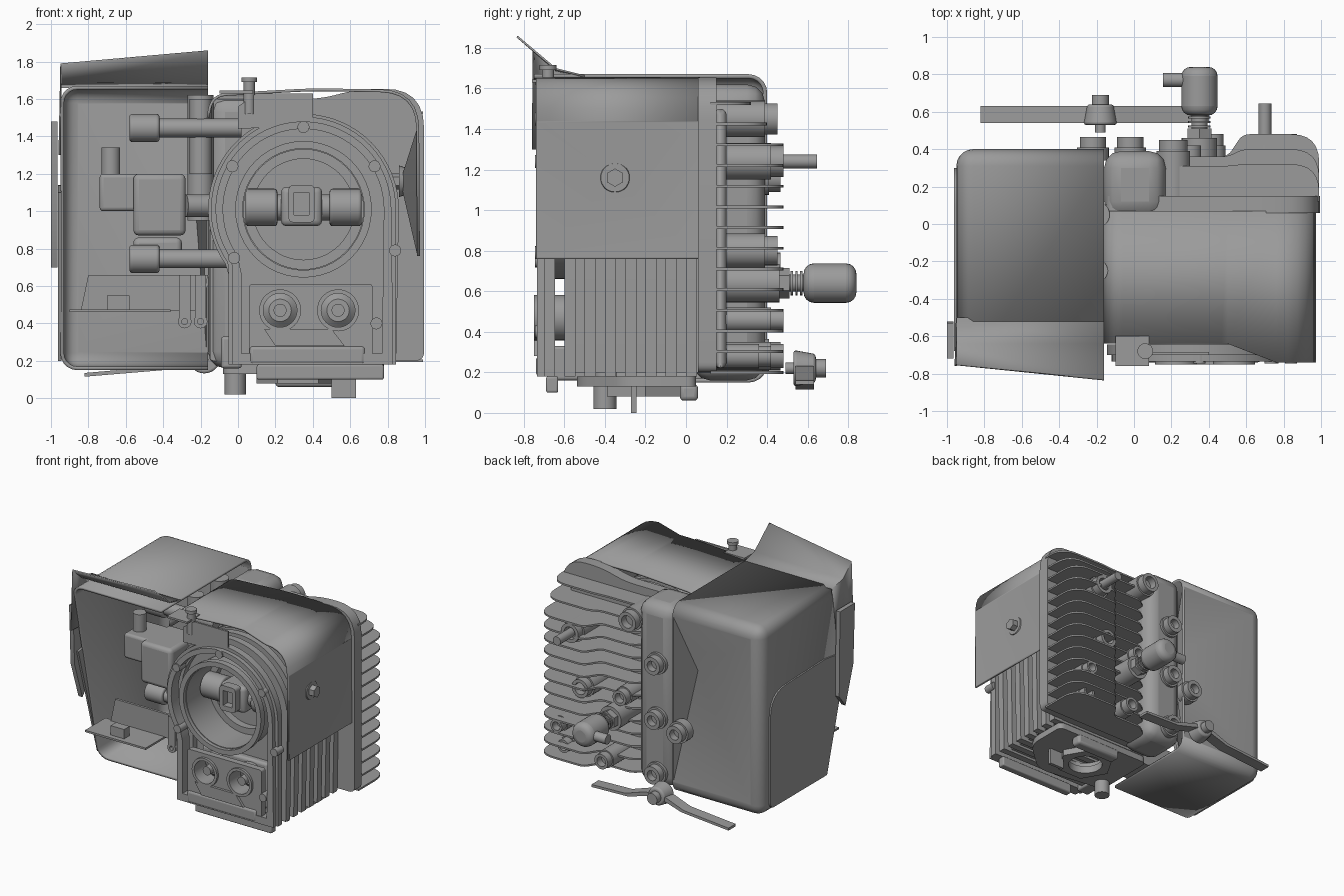
import bpy, bmesh, math
from mathutils import Vector, Matrix

if "Cube" in bpy.data.objects:
    bpy.data.objects.remove(bpy.data.objects["Cube"])

GREY = bpy.data.materials.new('dark_grey')
GREY.diffuse_color = (.33, .33, .33, 1)
GREY.use_nodes = True
GREY.node_tree.nodes["Principled BSDF"].inputs["Base Color"].default_value = GREY.diffuse_color

def finish(name, bm):
    me = bpy.data.meshes.new(name)
    bmesh.ops.recalc_face_normals(bm, faces=bm.faces)
    bm.to_mesh(me); bm.free()
    me.materials.append(GREY)
    ob = bpy.data.objects.new(name, me)
    bpy.context.collection.objects.link(ob)
    return ob

def mod(ob, kind, **kw):
    m = ob.modifiers.new(kind.lower(), kind)
    for k, v in kw.items(): setattr(m, k, v)
    return ob

def box(name, x, y, z, bev=0.012):
    bm = bmesh.new()
    bmesh.ops.create_cube(bm, size=1)
    for v in bm.verts:
        v.co = [lo + (c + .5) * (hi - lo) for c, (lo, hi) in zip(v.co, (x, y, z))]
    ob = finish(name, bm)
    return mod(ob, 'BEVEL', width=bev, segments=3) if bev else ob

def cyl(name, p, q, r, r2=None, n=28, bev=0):
    p, q = Vector(p), Vector(q)
    bm = bmesh.new()
    m = Matrix.Translation((p + q) / 2) @ (q - p).to_track_quat('Z', 'Y').to_matrix().to_4x4()
    bmesh.ops.create_cone(bm, cap_ends=True, segments=n, radius1=r, radius2=r if r2 is None else r2,
                          depth=(q - p).length, matrix=m)
    ob = finish(name, bm)
    return mod(ob, 'BEVEL', width=bev, segments=4, limit_method='ANGLE') if bev else ob

def circle(cx, cy, r, a0=0, a1=360, n=48):
    m = n if a1 - a0 == 360 else n - 1
    return [(cx + r * math.cos(math.radians(a0 + (a1 - a0) * i / m)),
             cy + r * math.sin(math.radians(a0 + (a1 - a0) * i / m))) for i in range(n)]

def fillet(pts, n=6):
    """Round the corners of (x, y, radius) points."""
    out = []
    for i, (x, y, r) in enumerate(pts):
        p = Vector((x, y))
        if r == 0: out.append((x, y)); continue
        a = p + (Vector(pts[i - 1][:2]) - p).normalized() * r
        b = p + (Vector(pts[(i + 1) % len(pts)][:2]) - p).normalized() * r
        for k in range(n + 1):
            t = k / n
            out.append(tuple(a * (1 - t) ** 2 + p * 2 * t * (1 - t) + b * t * t))
    return out

def plate(name, axis, lo, hi, loops):
    """Extrude an outline (with optional holes) along one axis."""
    cu = bpy.data.curves.new(name, 'CURVE')
    cu.dimensions, cu.fill_mode, cu.extrude = '2D', 'BOTH', (hi - lo) / 2
    for pts in loops:
        s = cu.splines.new('POLY'); s.points.add(len(pts) - 1); s.use_cyclic_u = True
        for sp, (u, v) in zip(s.points, pts): sp.co = (u, v, 0, 1)
    tmp = bpy.data.objects.new(name + '_curve', cu)
    bpy.context.collection.objects.link(tmp)
    me = bpy.data.meshes.new_from_object(tmp.evaluated_get(bpy.context.evaluated_depsgraph_get()))
    bpy.data.objects.remove(tmp)
    bm = bmesh.new(); bm.from_mesh(me)
    bmesh.ops.remove_doubles(bm, verts=bm.verts, dist=1e-4)
    mid = (lo + hi) / 2
    for v in bm.verts:
        u, w, d = v.co
        v.co = {'x': (d + mid, u, w), 'y': (u, d + mid, w), 'z': (u, w, d + mid)}[axis]
    return finish(name, bm)

def ring(name, cx, cz, y0, y1, ro, ri):
    return plate(name, 'y', y0, y1, [circle(cx, cz, ro), circle(cx, cz, ri)])

def dip(bm, key, target):
    """Pull the middle of the biggest face facing one way into a pyramid."""
    bm.normal_update()
    f = max((f for f in bm.faces if abs(f.normal[key]) > .9), key=lambda f: f.calc_area())
    bmesh.ops.inset_individual(bm, faces=[f], thickness=.012)
    bmesh.ops.poke(bm, faces=[f])['verts'][0].co = target

# left shroud: open at the front and inner side, front edge raked back to the bottom, back dished in
bm = bmesh.new()
bmesh.ops.create_cube(bm, size=1)
for v in bm.verts:
    v.co = (-.555 + v.co.x * .79, -.175 + v.co.y * 1.15, .91 + v.co.z * 1.52)
bm.normal_update()
bmesh.ops.delete(bm, geom=[f for f in bm.faces if f.normal.y < -.9 or f.normal.x > .9], context='FACES')
for v in bm.verts:
    if v.co.y < 0 and v.co.z < 1: v.co.y = -.42
bmesh.ops.bevel(bm, geom=[e for e in bm.edges if not e.is_boundary], offset=.09, segments=5,
                profile=.5, affect='EDGES')
dip(bm, 1, (-.24, .19, 1.08))
mod(finish('left_shroud', bm), 'SOLIDIFY', thickness=.02)
plate('shroud_side_panel', 'x', -.962, -.945,
      [fillet([(-.42, .2, 0), (.3, .2, .05), (.3, 1.12, .2), (-.4, 1.14, .05), (-.68, 1.1, 0)])])
plate('shroud_edge_guard', 'x', -1.0, -.965, [[(-.6, .7), (-.52, .8), (-.53, 1.48), (-.72, 1.48), (-.7, 1.0)]])

# flared lip of the shroud roof, running down the outer wall
bm = bmesh.new()
rows = [[bm.verts.new(c) for c in r] for r in (
    [(-.955, -.55, 1.3), (-.95, -.5, 1.665), (-.16, -.5, 1.665)],
    [(-.955, -.64, 1.3), (-.95, -.64, 1.69), (-.16, -.64, 1.70)],
    [(-.96, -.76, 1.3), (-.95, -.75, 1.79), (-.16, -.83, 1.86)])]
for a, b in zip(rows, rows[1:]):
    for i in (0, 1): bm.faces.new((a[i], a[i + 1], b[i + 1], b[i]))
mod(finish('roof_lip', bm), 'SOLIDIFY', thickness=.01)

# right cover: bent sheet over the cylinder with a dished side wall
path = fillet([(-.16, 1.5, 0), (-.14, 1.62, .08), (.4, 1.65, .1), (.96, 1.64, .2), (.965, .76, 0)])
bm = bmesh.new()
a = [bm.verts.new((x, -.64 if x < .5 else -.74, z)) for x, z in path]
b = [bm.verts.new((x, .07, z)) for x, z in path]
for i in range(len(a) - 1): bm.faces.new((a[i], a[i + 1], b[i + 1], b[i]))
dip(bm, 0, (.875, -.35, 1.16))
mod(finish('right_cover', bm), 'SOLIDIFY', thickness=.015, offset=0)
cyl('cover_bolt_seat', (.86, -.35, 1.16), (.905, -.35, 1.16), .085, .07)
cyl('cover_bolt', (.78, -.35, 1.16), (.95, -.35, 1.16), .045, n=6)

# arch-shaped cylinder fins with the bore through them
C = (.35, 1.01)
def arch(r, right, left, bottom):
    return [(right, bottom)] + circle(*C, r, 0, 215, 40) + [(left, .66), (left, bottom)]
bore = circle(*C, .335)
for i in range(8):
    y = -.7 + i * .1
    hole = bore if i > 1 else arch(.43, .77, .02, .24)
    plate('cylinder_fin', 'y', y, y + .055, [arch(.51 if i else .495, .845, -.05, .18), hole])
plate('cylinder_core', 'y', -.55, .06, [arch(.44, .77, 0, .2), circle(*C, .34)])
plate('front_arch_rim', 'y', -.735, -.69, [arch(.47, .83, -.03, .18), arch(.43, .77, .02, .24)])
ring('bore_rim', *C, -.73, -.68, .365, .325)
ring('bore_sleeve', *C, -.7, -.3, .35, .32)

# bore floor, cross pin and rod end
cyl('bore_floor', (C[0], -.36, C[1]), (C[0], -.3, C[1]), .34, n=48)
ring('bore_floor_step', *C, -.42, -.35, .32, .27)
for s in (-1, 1):
    cyl('pin_boss', (C[0] + s * .14, -.45, 1.02), (C[0] + s * .31, -.45, 1.02), .1, bev=.015)
cyl('cross_pin', (.05, -.45, 1.02), (.65, -.45, 1.02), .07)
box('rod_end', (.23, .45), (-.56, -.36), (.92, 1.13), .03)
plate('rod_eye', 'y', -.62, -.55, [fillet([(.27, .94, .03), (.41, .94, .03), (.41, 1.14, .03), (.27, 1.14, .03)]),
      [(.3, .98), (.38, .98), (.38, 1.1), (.3, 1.1)]])
for x, z in ((.35, 1.45), (-.03, 1.24), (.73, 1.24), (.84, .79), (-.02, .75), (.74, .4)):
    cyl('rim_bolt', (x, -.745, z), (x, -.66, z), .032, n=16)

# port block with two round ports
plate('port_plate', 'y', -.73, -.68, [fillet([(.06, .2, .01), (.72, .2, .01),
      (.72, .61, .02), (.06, .61, .02)]), circle(.225, .47, .095, n=32), circle(.535, .47, .095, n=32)])
for x in (.225, .535):
    ring('port_ring', x, .47, -.75, -.6, .112, .09)
    cyl('port_back', (x, -.6, .47), (x, -.63, .47), .095, .06)
    cyl('port_stud', (x, -.72, .47), (x, -.6, .47), .035, n=16)
box('port_block', (.1, .68), (-.6, -.5), (.24, .6), .02)
plate('port_gusset', 'y', -.75, -.72, [[(.2, .28), (.57, .28), (.5, .37), (.14, .37)]])
box('port_skirt', (.06, .68), (-.74, -.66), (.18, .28), .02)

# rear flange plate, column and horizontal cooling fins
plate('rear_flange', 'y', .06, .15, [fillet([(-.15, .2, .02), (.995, .2, .05), (.995, 1.66, .22),
      (.62, 1.65, .1), (.45, 1.6, .1), (-.15, 1.6, .05)])])
box('rear_column', (-.16, .17), (.03, .39), (.16, 1.62), .09)
cyl('inner_column', (-.2, .05, .95), (-.2, .05, 1.62), .07)
for i in range(14):
    z = .2 + i * .102
    d = .48 if i < 12 else .48 - .08 * (i - 11)
    e = min(.36, d - .01)
    plate('cooling_fin', 'z', z - .007, z + .007, [fillet([(.15, .12, 0), (.15, .29, .04), (.24, e, .04),
          (.5, e, .04), (.58, d, .04), (.99, d, .15), (.99, .12, 0)])])
box('fin_core', (.25, .9), (.14, .2), (.22, 1.5), .03)

# rear bosses
for x, z, y, r in ((.21, 1.45, .45, .09), (.7, 1.24, .48, .09), (.63, .8, .45, .085), (.82, .46, .48, .06),
                   (.42, .28, .48, .07), (.8, .28, .42, .06), (.3, .8, .42, .07)):
    cyl('rear_boss', (x, .12, z), (x, y - .06, z), r)
    ring('boss_collar', x, z, y - .08, y, r * .85, r * .55)
cyl('rear_stud', (.7, .3, 1.24), (.7, .645, 1.24), .034)
for x, z in ((-.02, 1.16), (-.02, .72), (-.02, .28), (-.22, .66)):
    cyl('column_boss', (x, .34, z), (x, .41, z), .085)
    ring('column_boss_collar', x, z, .4, .465, .07, .04)

# spark plug with ribbed neck and angled boot
cyl('plug_tube', (.35, .15, .64), (.35, .46, .64), .095)
cyl('plug_hex', (.35, .44, .64), (.35, .51, .64), .075, n=6)
cyl('plug_neck', (.35, .48, .64), (.35, .62, .64), .042)
for i in range(4):
    cyl('plug_rib', (.35, .515 + i * .024, .64), (.35, .527 + i * .024, .64), .06)
cyl('plug_boot', (.35, .58, .64), (.35, .84, .64), .097, bev=.05)
cyl('boot_spout', (.155, .77, .64), (.35, .77, .64), .038)

# rear lever with hub and knob
for name, prof in (('left_lever_arm', [(-.82, .115), (-.4, .15), (-.24, .2), (-.12, .2), (-.12, .23), (-.26, .23), (-.42, .17), (-.82, .135)]),
                   ('right_lever_arm', [(.4, .14), (.08, .15), (-.1, .2), (-.2, .2), (-.2, .23), (-.08, .23), (.1, .17), (.4, .16)])):
    plate(name, 'y', .54, .63, [prof])
cyl('lever_hub', (-.18, .53, .22), (-.18, .64, .22), .09, .07, bev=.015)
cyl('lever_knob', (-.18, .62, .22), (-.18, .69, .22), .045)
cyl('lever_shaft', (-.18, .49, .22), (-.18, .54, .22), .028)

# carburettor inside the shroud
for z in (1.445, .745):
    cyl('mount_tube', (-.42, -.3, z), (.02, -.3, z), .05)
    cyl('mount_head', (-.58, -.3, z), (-.42, -.3, z), .075, bev=.015)
box('mount_pad', (-.56, -.3), (-.3, -.05), (.7, .86), .03)
box('carburettor_body', (-.56, -.28), (-.45, -.08), (.87, 1.2), .03)
cyl('carburettor_throat', (-.28, -.27, 1.03), (0, -.2, 1.03), .06)
box('carburettor_bowl', (-.74, -.5), (-.4, -.12), (1.0, 1.2), .02)
cyl('carburettor_pipe', (-.68, -.28, 1.0), (-.68, -.28, 1.34), .05)
cyl('intake_tube', (-.2, -.25, 1.2), (-.2, -.25, 1.6), .06)

# linkage bracket
box('bracket_shelf', (-.9, -.36), (-.66, -.4), (.46, .475), 0)
plate('bracket_wall', 'y', -.42, -.4, [[(-.84, .47), (-.2, .47), (-.16, .66), (-.8, .66)]])
box('bracket_catch', (-.7, -.58), (-.62, -.55), (.47, .55), 0)
for x in (-.285, -.2):
    ring('bracket_hook', x, .41, -.44, -.41, .036, .016)
    box('hook_arm', (x - .03, x + .03), (-.44, -.41), (.43, .66), 0)

# top bracket with cap
plate('top_bracket', 'y', -.7, -.685, [[(0, 1.44), (.4, 1.46), (.4, 1.63), (.1, 1.63), (0, 1.56)]])
box('bracket_tab', (-.1, .08), (-.76, -.6), (1.63, 1.645), 0)
cyl('cap_stem', (.06, -.68, 1.52), (.06, -.68, 1.7), .03)
cyl('cap_disc', (.06, -.68, 1.69), (.06, -.68, 1.715), .042, n=20)

# underside plates, outlet and feet
plate('base_plate', 'z', .13, .18, [fillet([(-.08, -.47, .05), (.5, -.55, .1), (.78, -.3, .1), (.78, .05, .05),
      (-.08, .05, .05)]), circle(.32, -.2, .15, n=32)])
plate('base_outlet', 'z', .08, .14, [circle(.32, -.2, .22, n=6), circle(.32, -.2, .13, n=24)])
cyl('base_foot', (-.015, -.4, .02), (-.015, -.4, .2), .057)
box('base_pin', (.5, .63), (-.27, -.245), (0, .16), 0)
box('rear_foot', (.2, .6), (-.03, .06), (.06, .14), .02)
box('front_base_strip', (.1, .78), (-.69, -.63), (.1, .18), .01)
box('left_leg_block', (-.09, .02), (-.66, -.4), (.16, .33), .015)

# smooth shading with sharp edges kept
bpy.ops.object.select_all(action='SELECT')
bpy.context.view_layer.objects.active = bpy.context.selected_objects[0]
bpy.ops.object.shade_smooth_by_angle(angle=math.radians(30))
